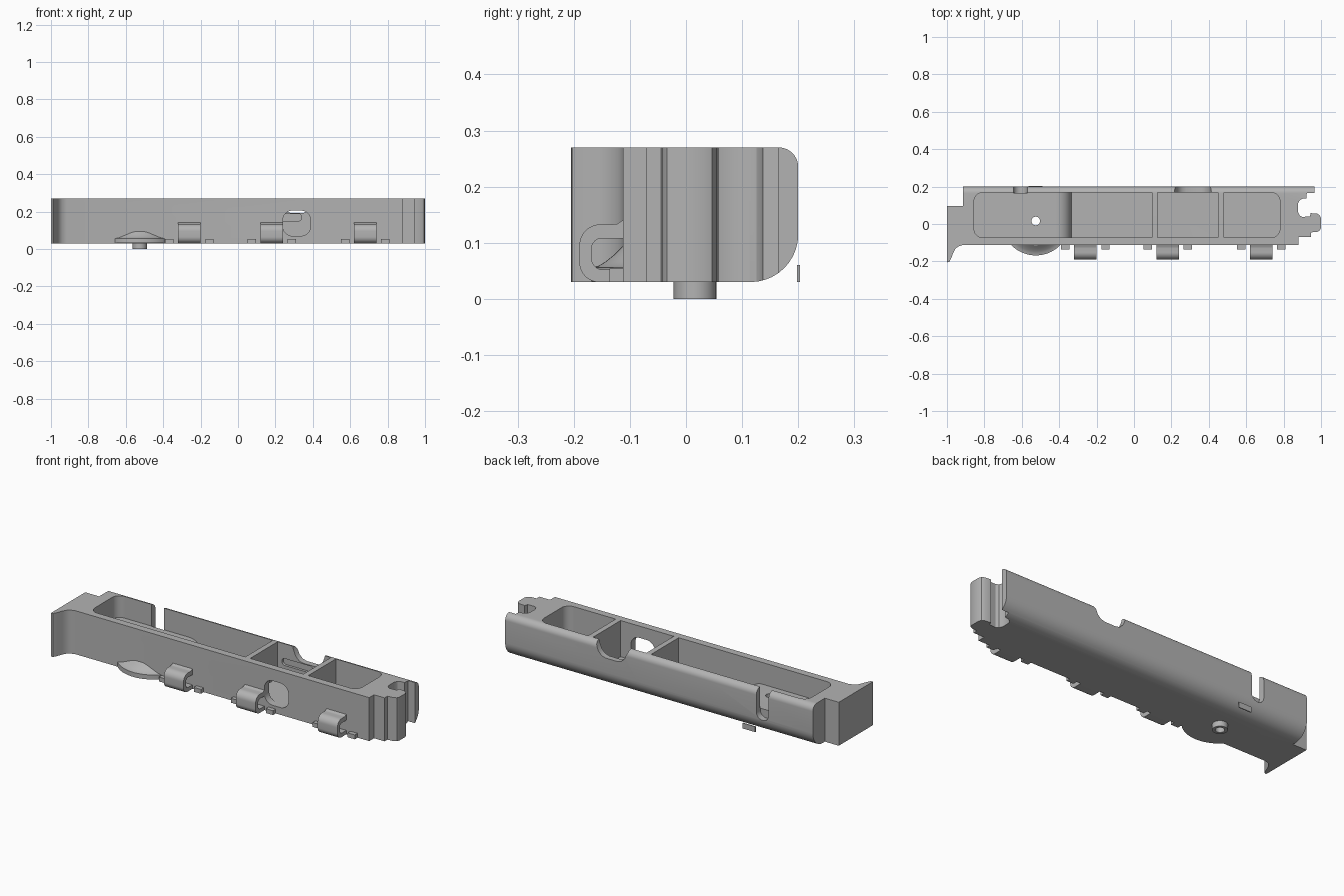
import bpy, bmesh
from math import sin, cos, pi

old = bpy.data.objects.get("Cube")
if old:
    bpy.data.objects.remove(old, do_unlink=True)

grey = bpy.data.materials.new("plain grey")
grey.use_nodes = True
grey.diffuse_color = (0.45, 0.45, 0.45, 1)
grey.node_tree.nodes["Principled BSDF"].inputs["Base Color"].default_value = (0.45, 0.45, 0.45, 1)


def finish(name, bm):
    bmesh.ops.recalc_face_normals(bm, faces=bm.faces)
    mesh = bpy.data.meshes.new(name)
    bm.to_mesh(mesh)
    bm.free()
    mesh.materials.append(grey)
    ob = bpy.data.objects.new(name, mesh)
    bpy.context.collection.objects.link(ob)
    return ob


def prism(name, pts, axis, lo, hi):
    """Extrude a 2D outline along an axis (the outline uses the other two, in order)."""
    place = {"x": lambda a, b, t: (t, a, b),
             "y": lambda a, b, t: (a, t, b),
             "z": lambda a, b, t: (a, b, t)}[axis]
    bm = bmesh.new()
    rings = [[bm.verts.new(place(a, b, t)) for a, b in pts] for t in (lo, hi)]
    for ring in rings:
        bm.faces.new(ring)
    n = len(pts)
    for i in range(n):
        j = (i + 1) % n
        bm.faces.new((rings[0][i], rings[0][j], rings[1][j], rings[1][i]))
    return finish(name, bm)


def rounded(a0, a1, b0, b1, radii, seg=10):
    """Rectangle with radii for the corners: low-low, high-low, high-high, low-high."""
    pts = []
    corners = ((a0, b0, 1, 1), (a1, b0, -1, 1), (a1, b1, -1, -1), (a0, b1, 1, -1))
    for k, ((a, b, sa, sb), r) in enumerate(zip(corners, radii)):
        if r == 0:
            pts.append((a, b))
            continue
        for i in range(seg + 1):
            t = pi + k * pi / 2 + i / seg * pi / 2
            pts.append((a + sa * r + r * cos(t), b + sb * r + r * sin(t)))
    return pts


def tube(name, x, y, r, z0, z1):
    return prism(name, [(x + r * cos(i * pi / 20), y + r * sin(i * pi / 20)) for i in range(40)], "z", z0, z1)


def combine(ob, other, how):
    mod = ob.modifiers.new(how, "BOOLEAN")
    mod.operation, mod.solver, mod.object = how, "EXACT", other
    bpy.context.view_layer.objects.active = ob
    bpy.ops.object.modifier_apply(modifier=mod.name)
    bpy.data.objects.remove(other, do_unlink=True)


BASE, TOP, FRONT, BACK = 0.03, 0.27, -0.112, 0.2

# Body: plan outline with flared left end and hooked right end
outline = [
    (-1, 0.095), (-1, -0.205), (-0.988, -0.203), (-0.978, -0.185), (-0.967, -0.155),
    (-0.957, -0.135), (-0.94, -0.12), (-0.915, FRONT),
    (0.88, FRONT), (0.88, -0.07), (0.945, -0.07), (0.945, -0.045), (0.98, -0.042),
    (0.994, -0.034), (1, -0.02), (1, 0.03), (0.994, 0.046), (0.98, 0.055), (0.945, 0.058),
    (0.94, 0.04), (0.9, 0.038), (0.885, 0.046), (0.877, 0.065), (0.877, 0.11),
    (0.885, 0.126), (0.9, 0.135), (0.922, 0.137), (0.924, 0.165), (0.965, 0.165),
    (0.965, BACK), (-0.915, BACK), (-0.915, 0.095)]
body = prism("body", outline, "z", -0.1, 0.4)
section = rounded(-0.4, BACK, BASE, TOP, (0, 0.085, 0.035, 0))
combine(body, prism("section", section, "x", -2, 2), "INTERSECT")

# Three open compartments separated by ribs
r = 0.045
for x0, x1, radii in ((-0.855, 0.095, (r, 0, 0, r)),
                      (0.125, 0.45, (0, 0, 0, 0)),
                      (0.48, 0.78, (0, r, r, 0))):
    combine(body, prism("pocket", rounded(x0, x1, -0.072, 0.168, radii), "z", 0.07, 0.5), "DIFFERENCE")

# Raised floor with a rounded drop in the long compartment
step = rounded(-0.88, -0.335, 0.055, 0.15, (0, 0, 0.08, 0))
combine(body, prism("step", step, "y", -0.085, 0.172), "UNION")

# Back wall slot and shallow notch
slot = rounded(-0.645, -0.57, 0.105, 0.5, (0.037, 0.037, 0, 0))
combine(body, prism("slot", slot, "y", 0.166, 0.4), "DIFFERENCE")
notch = [(0.21, 0.3), (0.22, 0.255), (0.235, 0.22), (0.255, 0.2), (0.28, 0.193),
         (0.35, 0.193), (0.375, 0.2), (0.395, 0.22), (0.41, 0.255), (0.42, 0.3)]
combine(body, prism("notch", notch, "y", 0.16, 0.4), "DIFFERENCE")

# Rounded front window and the groove behind it
window = rounded(0.24, 0.387, 0.07, 0.205, (0.05,) * 4)
combine(body, prism("window", window, "y", -0.3, 0.0), "DIFFERENCE")
groove = rounded(0.15, 0.34, 0.15, 0.188, (0.018,) * 4)
combine(body, prism("groove", groove, "y", 0.1, 0.182), "DIFFERENCE")

# Hollow pivot pin under the floor
PX, PY = -0.525, 0.016
combine(body, tube("pivot", PX, PY, 0.038, 0, 0.05), "UNION")
combine(body, tube("bore", PX, PY, 0.023, -0.1, 0.4), "DIFFERENCE")
parts = [body]

# Half dial emerging from the front wall
bm = bmesh.new()
profile = [(0.1, 0.031), (0.184, 0.031), (0.184, 0.056), (0.172, 0.059), (0.16, 0.066),
           (0.145, 0.078), (0.13, 0.093), (0.1, 0.1)]
rows = []
for i in range(49):
    t = pi + pi * i / 48
    rows.append([bm.verts.new((PX + q * cos(t), PY + q * sin(t), z)) for q, z in profile])
n = len(profile)
for a, b in zip(rows, rows[1:]):
    for i in range(n):
        j = (i + 1) % n
        bm.faces.new((a[i], a[j], b[j], b[i]))
bm.faces.new(rows[0])
bm.faces.new(rows[-1])
parts.append(finish("dial", bm))

# Small edge of the dial at the back
parts.append(prism("dial_back_edge", rounded(-0.565, -0.488, BASE, 0.06, (0,) * 4), "y", 0.198, 0.203))

# Looped clips along the front
clip = rounded(-0.19, -0.105, BASE, 0.133, (0.035, 0, 0, 0.038))
clip[-12:-11] = [(-0.105, 0.142), (-0.113, 0.14), (-0.122, 0.134), (-0.13, 0.133)]
hole = rounded(-0.168, -0.1, 0.052, 0.108, (0.02, 0, 0, 0.018))
for i, x in enumerate((-0.26, 0.18, 0.68)):
    ob = prism(f"clip_{i + 1}", clip, "x", x - 0.06, x + 0.06)
    combine(ob, prism("clip_hole", hole, "x", x - 0.2, x + 0.2), "DIFFERENCE")
    parts.append(ob)
    # Little tabs beside each clip
    for side, dx in (("right", -0.107), ("left", 0.107)):
        tab = rounded(x + dx - 0.022, x + dx + 0.022, -0.136, -0.1, (0,) * 4)
        parts.append(prism(f"tab_{i + 1}_{side}", tab, "z", BASE, 0.054))

# Smooth curves, crisp edges
bpy.ops.object.select_all(action="DESELECT")
for ob in parts:
    ob.select_set(True)
bpy.context.view_layer.objects.active = body
bpy.ops.object.shade_smooth_by_angle(angle=pi / 6)
